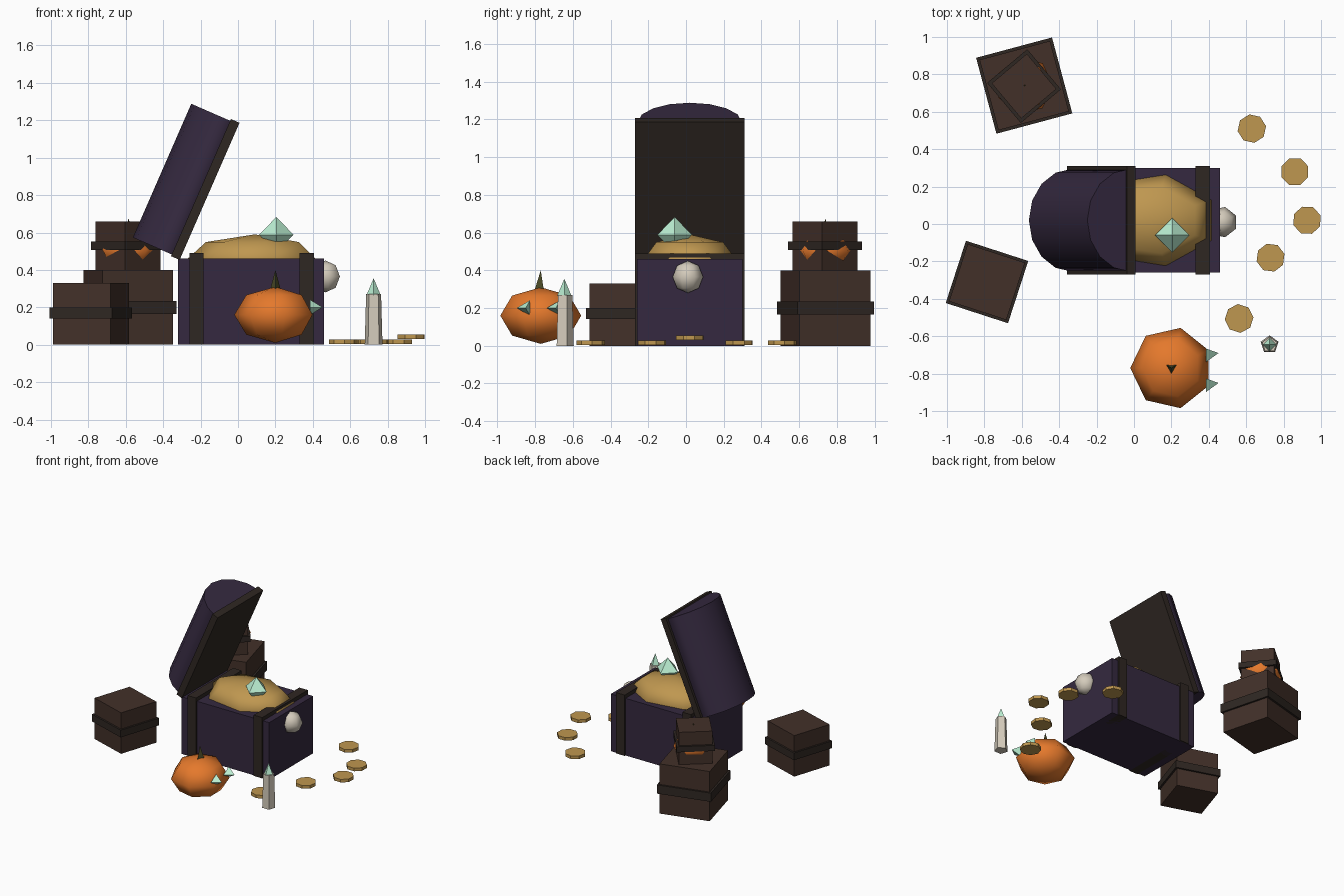
import bpy, bmesh
from math import radians, pi, cos, sin
from mathutils import Matrix, Vector

if "Cube" in bpy.data.objects:
    bpy.data.objects.remove(bpy.data.objects["Cube"])


def mat(name, rgb):
    m = bpy.data.materials.new(name)
    m.diffuse_color = (*rgb, 1)
    m.use_nodes = True
    m.node_tree.nodes["Principled BSDF"].inputs["Base Color"].default_value = m.diffuse_color
    return m


PURPLE = mat("purple", (0.035, 0.022, 0.05))
WOOD = mat("wood", (0.055, 0.03, 0.022))
TRIM = mat("dark_trim", (0.028, 0.02, 0.016))
ORANGE = mat("orange", (0.78, 0.19, 0.025))
GOLD = mat("gold", (0.52, 0.31, 0.08))
GREEN = mat("pale_green", (0.5, 0.87, 0.65))
BONE = mat("bone", (0.66, 0.6, 0.5))
STEM = mat("stem", (0.07, 0.07, 0.02))


def finish(name, bm, m, matrix, smooth=False):
    me = bpy.data.meshes.new(name)
    bmesh.ops.recalc_face_normals(bm, faces=bm.faces)
    bm.to_mesh(me)
    bm.free()
    ob = bpy.data.objects.new(name, me)
    bpy.context.collection.objects.link(ob)
    me.materials.append(m)
    ob.matrix_world = matrix
    if smooth:
        for p in me.polygons:
            p.use_smooth = len(p.vertices) <= 4
    return ob


def place(loc, rot=0, axis='Z', scale=(1, 1, 1)):
    return (Matrix.Translation(loc) @ Matrix.Rotation(radians(rot), 4, axis)
            @ Matrix.Diagonal((*scale, 1)))


def box(name, loc, size, m, rot=0, axis='Z'):
    bm = bmesh.new()
    bmesh.ops.create_cube(bm, size=1)
    return finish(name, bm, m, place(loc, rot, axis, size))


def ball(name, loc, radii, m, rot=180, smooth=True):
    # seven-sided, four-ring low-poly sphere with a vertex towards rot
    bm = bmesh.new()
    rings = []
    for lat in (-45, 0, 45):
        a = radians(lat)
        rings.append([bm.verts.new((cos(a) * cos(2 * pi * i / 7 + radians(rot)) * radii[0],
                                    cos(a) * sin(2 * pi * i / 7 + radians(rot)) * radii[1],
                                    sin(a) * radii[2])) for i in range(7)])
    bot, top = bm.verts.new((0, 0, -radii[2])), bm.verts.new((0, 0, radii[2]))
    for i in range(7):
        j = (i + 1) % 7
        for lo, hi in zip(rings, rings[1:]):
            bm.faces.new((lo[i], lo[j], hi[j], hi[i]))
        bm.faces.new((bot, rings[0][j], rings[0][i]))
        bm.faces.new((rings[-1][i], rings[-1][j], top))
    return finish(name, bm, m, Matrix.Translation(loc), smooth)


def cone(name, base, n, r1, r2, h, m, rot=0, tilt=None):
    # n-sided cone or prism standing on base, first vertex towards rot
    bm = bmesh.new()
    rings = []
    for r, z in ((r1, 0), (r2, h)):
        rings.append([bm.verts.new((r * cos(radians(rot + 360 * i / n)),
                                    r * sin(radians(rot + 360 * i / n)), z))
                      for i in range(n if r else 1)])
    lo, hi = rings
    bm.faces.new(lo)
    for i in range(n):
        j = (i + 1) % n
        bm.faces.new((lo[i], lo[j], hi[j], hi[i]) if r2 else (lo[i], lo[j], hi[0]))
    if r2:
        bm.faces.new(hi)
    return finish(name, bm, m, Matrix.Translation(base) @ (tilt or Matrix()))


# chest body, straps and tilted lid
box("chest_body", (0.07, 0.02, 0.23), (0.78, 0.56, 0.46), PURPLE)
for i, x in enumerate((-0.222, 0.367)):
    box(f"chest_strap_{i}", (x, 0.02, 0.245), (0.076, 0.58, 0.49), TRIM)
LID, ANG = Vector((-0.175, 0.02, 0.83)), -66.4
box("lid_rim", LID, (0.80, 0.58, 0.05), TRIM, ANG, 'Y')
bm = bmesh.new()
arc = [(0.275 * cos(pi * i / 8), 0.252 * sin(pi * i / 8)) for i in range(9)]
ends = [[bm.verts.new((x, y, z)) for y, z in arc] for x in (-0.39, 0.39)]
for e in ends:
    bm.faces.new(e)
for i in range(9):
    j = (i + 1) % 9
    bm.faces.new((ends[0][i], ends[0][j], ends[1][j], ends[1][i]))
finish("lid_dome", bm, PURPLE, place(LID, ANG, 'Y'), True)

# treasure heap, gem and round clasp
ball("gold_heap", (0.09, 0.02, 0.45), (0.37, 0.257, 0.14), GOLD)
bm = bmesh.new()
gem = [bm.verts.new(v) for v in ((1, 0, 0), (0, 1, 0), (-1, 0, 0), (0, -1, 0), (0, 0, 1), (0, 0, -1))]
for i in range(4):
    bm.faces.new((gem[i], gem[(i + 1) % 4], gem[4]))
    bm.faces.new((gem[(i + 1) % 4], gem[i], gem[5]))
finish("gem", bm, GREEN, place((0.205, -0.06, 0.588), scale=(0.092, 0.092, 0.095)))
ball("clasp_ball", (0.468, 0.01, 0.365), (0.085, 0.083, 0.085), BONE)

# crates with a band round the middle: x, y, z, width, height, band width, band z, band height, turn
crates = [(-0.587, 0.74, 0, 0.39, 0.40, 0.42, 0.20, 0.07, 15),
          (-0.588, 0.737, 0.40, 0.245, 0.26, 0.28, 0.53, 0.045, 40),
          (-0.786, -0.31, 0, 0.322, 0.33, 0.35, 0.17, 0.058, -18)]
for i, (x, y, z, w, h, bw, bz, bh, r) in enumerate(crates):
    box(f"crate_{i}", (x, y, z + h / 2), (w, w, h), WOOD, r)
    box(f"crate_band_{i}", (x, y, bz), (bw, bw, bh), TRIM, r)


def pumpkin(name, x, y, z, s, rot):
    ball(name, (x, y, z + 0.16 * s), (0.22 * s, 0.22 * s, 0.15 * s), ORANGE, rot)
    cone(name + "_stem", (x, y, z + 0.29 * s), 3, 0.034 * s, 0, 0.11 * s, STEM, -90)


# large pumpkin with glowing eyes, small one poking through the upper crate
pumpkin("pumpkin", 0.20, -0.77, 0, 1, 180)
pumpkin("small_pumpkin", -0.585, 0.74, 0.395, 0.7, -52)
for i, y in enumerate((-0.69, -0.85)):
    cone(f"pumpkin_eye_{i}", (0.385, y, 0.2), 3, 0.048, 0, 0.067, GREEN, -90,
         Matrix.Rotation(pi / 2, 4, 'Y'))

# candle and flame
cone("candle", (0.725, -0.645, 0), 5, 0.05, 0.042, 0.27, BONE, 90)
cone("flame", (0.725, -0.645, 0.265), 4, 0.038, 0, 0.09, GREEN)

# scattered coins
coins = [(0.63, 0.51, 0.004, 10), (0.86, 0.28, 0.004, 22), (0.925, 0.02, 0.03, 20),
         (0.73, -0.18, 0.004, 15), (0.562, -0.505, 0.004, 5)]
for i, (x, y, z, r) in enumerate(coins):
    cone(f"coin_{i}", (x, y, z), 8, 0.077, 0.077, 0.025, GOLD, r)
